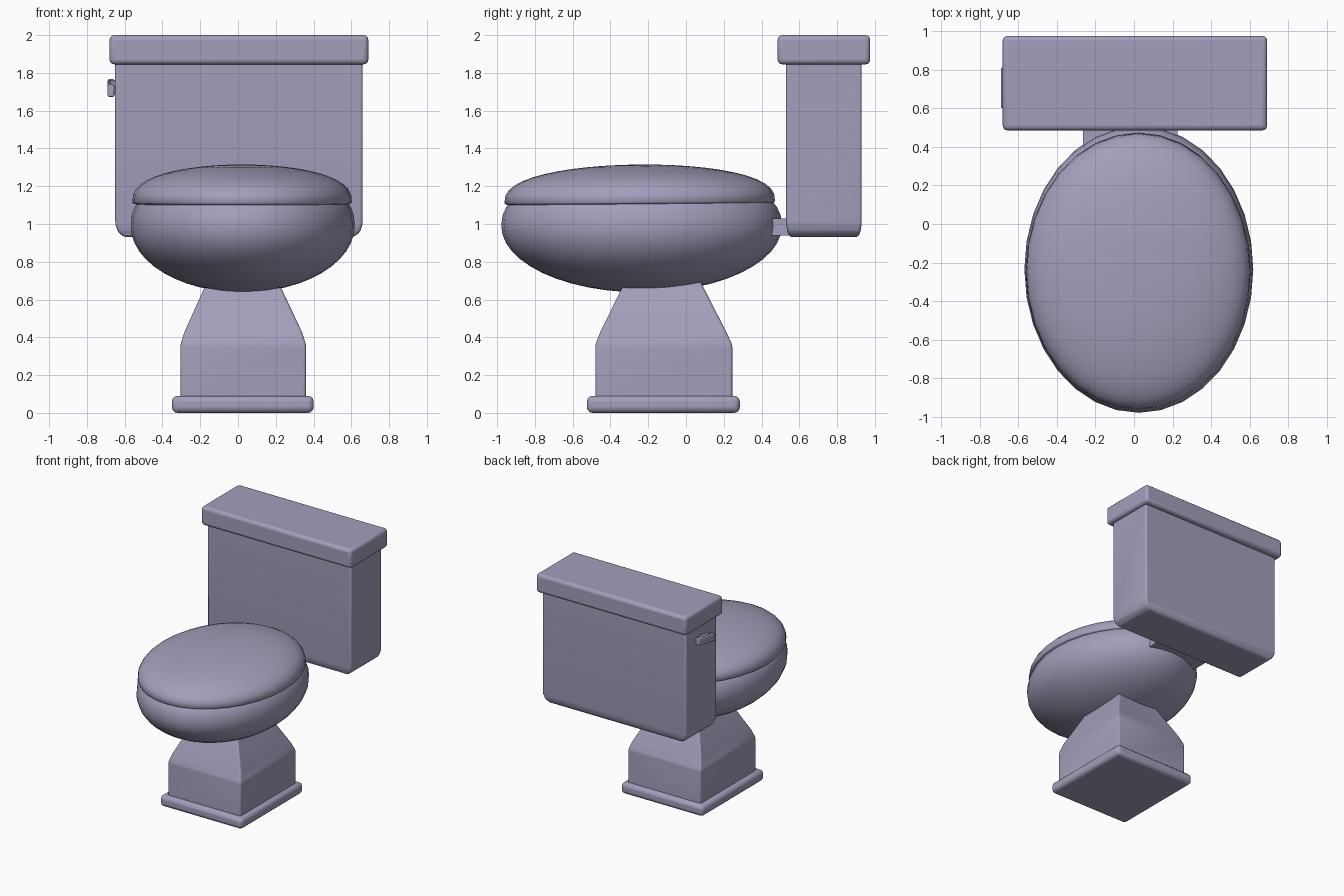
import bpy, bmesh
from math import radians
from mathutils import Matrix, Vector

if "Cube" in bpy.data.objects:
    bpy.data.objects.remove(bpy.data.objects["Cube"])

CX = 0.025  # centre line of bowl and pedestal

# Muted violet glaze shared by all parts
glaze = bpy.data.materials.new("glaze")
glaze.diffuse_color = (0.36, 0.35, 0.50, 1)
glaze.use_nodes = True
glaze.node_tree.nodes["Principled BSDF"].inputs["Base Color"].default_value = glaze.diffuse_color


def finish(name, bm, bevel=0.0, segments=3, angle=35):
    bmesh.ops.recalc_face_normals(bm, faces=bm.faces[:])
    mesh = bpy.data.meshes.new(name)
    bm.to_mesh(mesh)
    bm.free()
    mesh.materials.append(glaze)
    obj = bpy.data.objects.new(name, mesh)
    bpy.context.collection.objects.link(obj)
    if bevel:
        mod = obj.modifiers.new("Bevel", 'BEVEL')
        mod.width, mod.segments = bevel, segments
        mod.limit_method = 'ANGLE'
        mod.angle_limit = 0.2
    bpy.ops.object.select_all(action='DESELECT')
    obj.select_set(True)
    bpy.context.view_layer.objects.active = obj
    bpy.ops.object.shade_smooth_by_angle(angle=radians(angle))
    return obj


def box(name, lo, hi, bevel=0.0, shear=0.0):
    """Box between two corners; shear raises z along y."""
    bm = bmesh.new()
    bmesh.ops.create_cube(bm, size=1)
    lo, hi = Vector(lo), Vector(hi)
    mid = (lo + hi) / 2
    for v in bm.verts:
        v.co = Vector(a * b for a, b in zip(v.co, hi - lo)) + mid
        v.co.z += shear * (v.co.y - mid.y)
    return finish(name, bm, bevel)


def ellipsoid(name, centre, radii, up, down, tilt=0.0, fullness=1.0):
    """Ellipsoid with separate heights above and below its widest ring;
    a fullness under 1 makes the upper shoulder squarer."""
    bm = bmesh.new()
    bmesh.ops.create_uvsphere(bm, u_segments=32, v_segments=24, radius=1)
    for v in bm.verts:
        z = v.co.z
        z = up * z ** fullness if z > 1e-5 else down * z
        v.co = Vector((v.co.x * radii[0], v.co.y * radii[1], z))
        v.co.z += tilt * v.co.y
    bm.transform(Matrix.Translation(centre))
    return finish(name, bm, angle=60)


def loft(name, rings, bevel):
    """Rectangular rings (x0, x1, y0, y1, z) joined from bottom to top."""
    bm = bmesh.new()
    loops = []
    for x0, x1, y0, y1, z in rings:
        loops.append([bm.verts.new((x, y, z)) for x, y in
                      ((x0, y0), (x1, y0), (x1, y1), (x0, y1))])
    for a, b in zip(loops, loops[1:]):
        for i in range(4):
            j = (i + 1) % 4
            bm.faces.new((a[i], a[j], b[j], b[i]))
    bm.faces.new(loops[0])
    bm.faces.new(loops[-1])
    return finish(name, bm, bevel)


# Pedestal: foot plate and tapering column
box("pedestal_foot", (-0.35, -0.525, 0), (0.40, 0.285, 0.09), 0.03)
loft("pedestal_column", [
    (-0.305, 0.36, -0.48, 0.245, 0.05),
    (-0.305, 0.36, -0.48, 0.245, 0.36),
    (-0.285, 0.34, -0.455, 0.215, 0.425),
    (-0.175, 0.225, -0.335, 0.09, 0.67),
    (-0.14, 0.19, -0.30, 0.05, 0.75)], 0.012)

# Bowl and closed lid
ellipsoid("bowl", (CX, -0.235, 0.99), (0.593, 0.743), 0.31, 0.352, 0, 0.85)
ellipsoid("seat_lid", (CX - 0.003, -0.245, 1.115), (0.582, 0.717),
          0.20, 0.04, 0.008, 0.78)

# Joint between bowl and tank
box("tank_joint", (-0.265, 0.30, 0.94), (0.225, 0.62, 1.03))

# Tank with lid; its lower edge has a larger round than its sides
loft("tank", [
    (-0.60, 0.61, 0.55, 0.91, 0.93),
    (-0.635, 0.645, 0.537, 0.923, 0.955),
    (-0.65, 0.66, 0.53, 0.93, 1.00),
    (-0.65, 0.66, 0.53, 0.93, 1.90)], 0.03)
box("tank_lid", (-0.68, 0.485, 1.845), (0.69, 0.975, 2.0), 0.025)

# Flush handle: sloping lever with bevelled ends, set against the tank
box("flush_lever", (-0.69, 0.60, 1.69), (-0.655, 0.81, 1.75), 0.008, shear=0.17)
box("flush_pivot", (-0.68, 0.65, 1.69), (-0.64, 0.76, 1.755), 0.006, shear=0.17)
